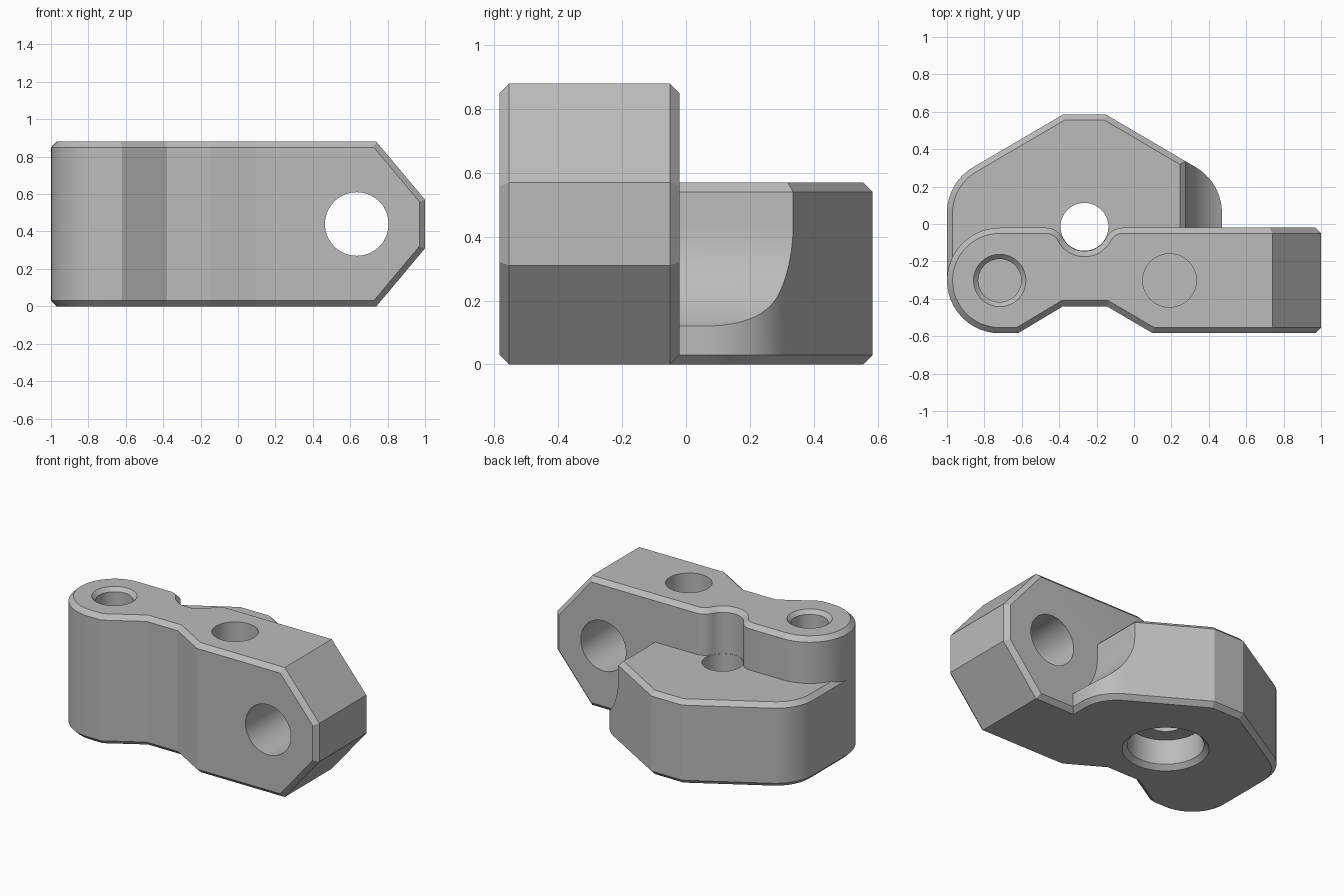
import bpy, bmesh, math
from mathutils import Vector, Matrix

if "Cube" in bpy.data.objects:
    bpy.data.objects.remove(bpy.data.objects["Cube"])

grey = bpy.data.materials.new("plain grey")
grey.use_nodes = True
grey.diffuse_color = (0.5, 0.5, 0.5, 1)
grey.node_tree.nodes["Principled BSDF"].inputs["Base Color"].default_value = (0.5, 0.5, 0.5, 1)

HEIGHT, STEP, CHAMFER = 0.88, 0.57, 0.03
BACK, MID_Y, END_R = -0.02, -0.302, 0.282      # plate back face, centreline, rounded end
END_X, BORE_X, BORE_Y = -0.718, -0.265, -0.015
EYE_X, EYE_Z = 0.635, HEIGHT / 2


def arc(cx, cy, r, a, b, n):
    angles = [math.radians(a + (b - a) * i / n) for i in range(n + 1)]
    return [(cx + r * math.cos(t), cy + r * math.sin(t)) for t in angles]


def finish(bm, name):
    bmesh.ops.recalc_face_normals(bm, faces=bm.faces)
    mesh = bpy.data.meshes.new(name)
    bm.to_mesh(mesh)
    bm.free()
    mesh.materials.append(grey)
    obj = bpy.data.objects.new(name, mesh)
    bpy.context.collection.objects.link(obj)
    return obj


def prism(outline, z0, z1):
    bm = bmesh.new()
    face = bm.faces.new([bm.verts.new((x, y, z0)) for x, y in outline])
    top = bmesh.ops.extrude_face_region(bm, geom=[face])["geom"]
    verts = [g for g in top if isinstance(g, bmesh.types.BMVert)]
    bmesh.ops.translate(bm, verts=verts, vec=(0, 0, z1 - z0))
    bmesh.ops.recalc_face_normals(bm, faces=bm.faces)
    return bm


def chamfer(bm, caps_only):
    # Chamfer right-angled edges, optionally only around the top and bottom
    edges = []
    for e in bm.edges:
        a, b = (f.normal for f in e.link_faces)
        if abs(a.dot(b)) < 0.1 and (not caps_only or max(abs(a.z), abs(b.z)) > 0.99):
            edges.append(e)
    bmesh.ops.bevel(bm, geom=edges, offset=CHAMFER, offset_type='OFFSET',
                    segments=1, affect='EDGES', clamp_overlap=False)


def turned(name, profile, location, tilt=0):
    # Stacked rings of (radius, height), capped at both ends
    bm, n, rings = bmesh.new(), 64, []
    for r, z in profile:
        rings.append([bm.verts.new((x, y, z)) for x, y in arc(0, 0, r, 0, 360, n)[:-1]])
    for lo, hi in zip(rings, rings[1:]):
        for i in range(n):
            j = (i + 1) % n
            bm.faces.new((lo[i], lo[j], hi[j], hi[i]))
    bm.faces.new(rings[0])
    bm.faces.new(rings[-1])
    bm.transform(Matrix.Translation(location) @ Matrix.Rotation(tilt, 4, 'X'))
    return finish(bm, name)


def combine(obj, other, operation):
    mod = obj.modifiers.new(other.name, 'BOOLEAN')
    mod.operation, mod.solver, mod.object = operation, 'EXACT', other
    bpy.context.view_layer.objects.active = obj
    bpy.ops.object.modifier_apply(modifier=mod.name)
    bpy.data.objects.remove(other)


# Tall front plate: rounded end, waist in front, bite for the bore behind
bite_r, lip = 0.13, 0.1
dy = BORE_Y - (BACK - lip)
dx = math.sqrt((bite_r + lip) ** 2 - dy ** 2)
a = math.degrees(math.atan2(dy, dx))
front = MID_Y - END_R
outline = [(1, front), (1, BACK)]
outline += arc(BORE_X + dx, BACK - lip, lip, 90, 180 - a, 8)
outline += arc(BORE_X, BORE_Y, bite_r, -a, a - 180, 16)[1:-1]
outline += arc(BORE_X - dx, BACK - lip, lip, a, 90, 8)
outline += arc(END_X, MID_Y, END_R, 90, 270, 24)
outline += [(-0.62, front), (-0.38, -0.44), (-0.145, -0.44), (0.1, front)]
bm = prism(outline, 0, HEIGHT)
for z, s in ((HEIGHT, 1), (0, -1)):
    cut = bmesh.ops.bisect_plane(bm, geom=bm.verts[:] + bm.edges[:] + bm.faces[:],
                                 plane_co=(0.74, 0, z), plane_no=Vector((0.31, 0, 0.26 * s)).normalized(),
                                 clear_outer=True)["geom_cut"]
    bmesh.ops.edgeloop_fill(bm, edges=[g for g in cut if isinstance(g, bmesh.types.BMEdge)])
bmesh.ops.recalc_face_normals(bm, faces=bm.faces)
bm.normal_update()
chamfer(bm, False)
body = finish(bm, "bracket_body")

# Low rear block, symmetric about the bore
half = arc(END_X, 0.06, END_R, 120, 180, 12)
half = [(-0.38, 0.585)] + half + [(-1, MID_Y)]
outline = half + [(2 * BORE_X - x, y) for x, y in reversed(half)]
bm = prism(outline, 0, STEP)
bm.normal_update()
chamfer(bm, True)
block = finish(bm, "rear_block")

# Rounded clearance beside the eye, with a chamfered upper edge
clear_r = 0.36
side = EYE_X - clear_r
profile = arc(EYE_X, EYE_Z, clear_r, 180, 360, 40)
profile += [(EYE_X + clear_r, 1), (side - CHAMFER, 1),
            (side - CHAMFER, STEP), (side, STEP - CHAMFER)]
bm = prism(profile, -1, 1)
bm.transform(Matrix.Rotation(math.pi / 2, 4, 'X'))
combine(block, finish(bm, "clearance_cutter"), 'DIFFERENCE')
combine(body, block, 'UNION')

# Stepped bore, two blind holes and the cross eye
holes = [
    turned("bore_cutter", [(0.285, -0.02), (0.235, 0.03), (0.235, 0.2), (0.128, 0.2), (0.128, 0.6)],
           (BORE_X, BORE_Y, 0)),
    turned("end_hole_cutter", [(0.115, 0.3), (0.115, 0.855), (0.165, 0.905)], (END_X, MID_Y, 0)),
    turned("plain_hole_cutter", [(0.143, 0.3), (0.143, 1)], (0.19, MID_Y, 0)),
    turned("eye_cutter", [(0.17, -1), (0.17, 1)], (EYE_X, 0, EYE_Z), math.pi / 2),
]
for hole in holes:
    combine(body, hole, 'DIFFERENCE')

bpy.ops.object.select_all(action='DESELECT')
body.select_set(True)
bpy.context.view_layer.objects.active = body
bpy.ops.object.shade_smooth_by_angle(angle=math.radians(20))
